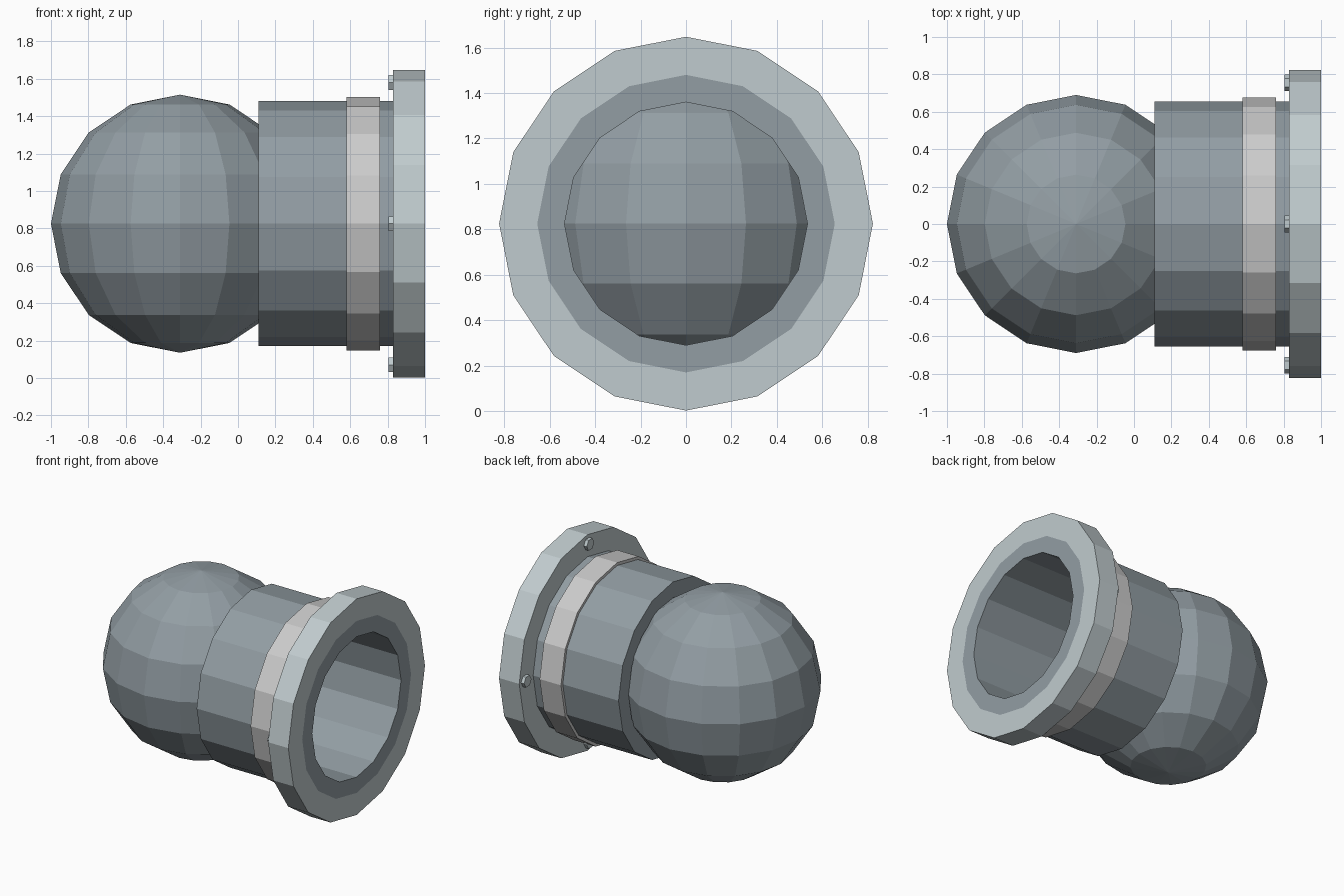
import bpy, math
from mathutils import Matrix, Vector

if "Cube" in bpy.data.objects:
    bpy.data.objects.remove(bpy.data.objects["Cube"])

AXIS_Z = 0.825
SIDES = 16


def material(name, rgb):
    m = bpy.data.materials.new(name)
    m.diffuse_color = (*rgb, 1)
    m.use_nodes = True
    m.node_tree.nodes["Principled BSDF"].inputs["Base Color"].default_value = m.diffuse_color
    return m


dark_steel = material("dark_steel", (0.29, 0.34, 0.37))
light_steel = material("light_steel", (0.53, 0.60, 0.62))
band_metal = material("band_metal", (0.78, 0.77, 0.76))


def ring(name, x0, x1, inner, outer, mat):
    """Hollow faceted sleeve along the x axis, a vertex pointing up."""
    profile = [(x0, inner), (x0, outer), (x1, outer), (x1, inner)]
    verts, faces = [], []
    for i in range(SIDES):
        a = 2 * math.pi * i / SIDES
        verts += [(x, r * math.sin(a), AXIS_Z + r * math.cos(a)) for x, r in profile]
        j = (i + 1) % SIDES
        for k in range(4):
            n = (k + 1) % 4
            faces.append((i * 4 + k, i * 4 + n, j * 4 + n, j * 4 + k))
    mesh = bpy.data.meshes.new(name)
    mesh.from_pydata(verts, [], faces)
    # make sure the faces point outwards
    if mesh.polygons[1].normal.dot(Vector((0, 0, 1))) < 0:
        mesh.flip_normals()
    mesh.materials.append(mat)
    ob = bpy.data.objects.new(name, mesh)
    bpy.context.collection.objects.link(ob)
    return ob


# Rounded end
bpy.ops.mesh.primitive_uv_sphere_add(segments=16, ring_count=8, radius=0.69,
                                     location=(-0.31, 0, AXIS_Z))
ball = bpy.context.object
ball.name = "ball_end"
ball.data.materials.append(dark_steel)

# Pipe, raised band and end flange
ring("pipe", 0.11, 1.0, 0.535, 0.655, dark_steel)
ring("band", 0.58, 0.76, 0.645, 0.677, band_metal)
ring("flange", 0.83, 1.0, 0.655, 0.823, light_steel)

# Hexagonal bolts on the back of the flange
for i in range(4):
    a = i * math.pi / 2
    bpy.ops.mesh.primitive_cylinder_add(
        vertices=6, radius=0.045, depth=0.05, rotation=(0, math.pi / 2, 0),
        location=(0.83, 0.755 * math.sin(a), AXIS_Z + 0.755 * math.cos(a)))
    bolt = bpy.context.object
    bolt.name = f"bolt_{i + 1}"
    bolt.data.materials.append(light_steel)
